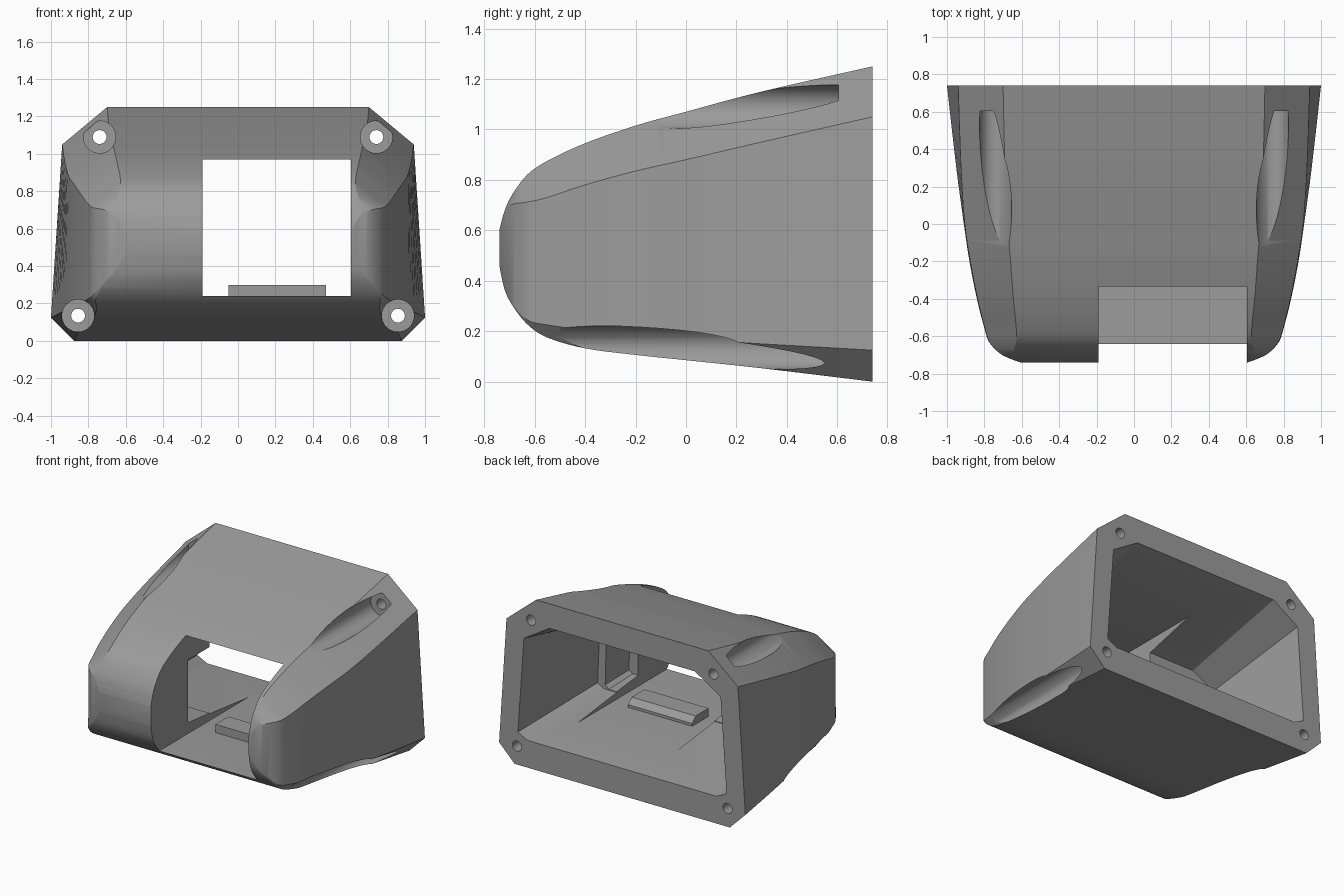
import bpy, bmesh, math

if "Cube" in bpy.data.objects:
    bpy.data.objects.remove(bpy.data.objects["Cube"])

grey = bpy.data.materials.new("plain grey")
grey.diffuse_color = (0.33, 0.33, 0.33, 1)
grey.use_nodes = True
grey.node_tree.nodes["Principled BSDF"].inputs["Base Color"].default_value = grey.diffuse_color


def finish(name, bm):
    bmesh.ops.recalc_face_normals(bm, faces=bm.faces)
    me = bpy.data.meshes.new(name)
    bm.to_mesh(me)
    bm.free()
    ob = bpy.data.objects.new(name, me)
    bpy.context.collection.objects.link(ob)
    me.materials.append(grey)
    return ob


def octagon(row):
    # y, then heights and half-widths of the top, upper side, lower side and bottom edges
    y, zt, zc, zs, zb, wt, wc, ws, wb = row
    half = [(wt, zt), (wc, zc), (ws, zs), (wb, zb)]
    return [(x, y, z) for x, z in half] + [(-x, y, z) for x, z in reversed(half)]


def loft(name, rows):
    bm = bmesh.new()
    rings = [[bm.verts.new(p) for p in octagon(r)] for r in rows]
    for a, b in zip(rings, rings[1:]):
        for i in range(8):
            j = (i + 1) % 8
            bm.faces.new((a[i], a[j], b[j], b[i]))
    bm.faces.new(rings[0])
    bm.faces.new(rings[-1])
    return finish(name, bm)


def smooth_rows(rows, n=5):
    # Catmull-Rom curve through the section rows
    out = []
    for i in range(len(rows) - 1):
        p0, p1 = rows[max(i - 1, 0)], rows[i]
        p2, p3 = rows[i + 1], rows[min(i + 2, len(rows) - 1)]
        for k in range(n):
            t = k / n
            out.append([0.5 * (2 * b + (c - a) * t + (2 * a - 5 * b + 4 * c - d) * t * t
                               + (3 * b - a - 3 * c + d) * t ** 3)
                        for a, b, c, d in zip(p0, p1, p2, p3)])
    return out + [rows[-1]]


def prism_x(name, x0, x1, profile):
    bm = bmesh.new()
    a = [bm.verts.new((x0, y, z)) for y, z in profile]
    b = [bm.verts.new((x1, y, z)) for y, z in profile]
    n = len(profile)
    for i in range(n):
        j = (i + 1) % n
        bm.faces.new((a[i], a[j], b[j], b[i]))
    bm.faces.new(a)
    bm.faces.new(b)
    return finish(name, bm)


def rod_y(name, x, z, r, y0, y1, n):
    bm = bmesh.new()
    ends = [[bm.verts.new((x + r * math.cos(math.tau * i / n), y,
                           z + r * math.sin(math.tau * i / n))) for i in range(n)]
            for y in (y0, y1)]
    for i in range(n):
        j = (i + 1) % n
        bm.faces.new((ends[0][i], ends[0][j], ends[1][j], ends[1][i]))
    bm.faces.new(ends[0])
    bm.faces.new(ends[1])
    return finish(name, bm)


def cut(target, cutter):
    m = target.modifiers.new("cut", 'BOOLEAN')
    m.operation = 'DIFFERENCE'
    m.solver = 'EXACT'
    m.object = cutter
    bpy.context.view_layer.objects.active = target
    bpy.ops.object.modifier_apply(modifier=m.name)
    bpy.data.objects.remove(cutter, do_unlink=True)


# Outer body with rounded nose and chamfered corners
housing = loft("housing", smooth_rows([
    (0.74, 1.25, 1.05, 0.125, 0.0, 0.70, 0.94, 1.0, 0.875),
    (0.3, 1.15, 0.95, 0.15, 0.053, 0.69, 0.925, 0.95, 0.85),
    (0.0, 1.07, 0.88, 0.17, 0.085, 0.675, 0.905, 0.91, 0.825),
    (-0.2, 1.015, 0.835, 0.185, 0.106, 0.66, 0.875, 0.88, 0.80),
    (-0.4, 0.945, 0.78, 0.205, 0.132, 0.645, 0.837, 0.84, 0.77),
    (-0.55, 0.875, 0.73, 0.225, 0.175, 0.63, 0.80, 0.802, 0.755),
    (-0.63, 0.82, 0.712, 0.245, 0.228, 0.63, 0.773, 0.775, 0.76),
    (-0.69, 0.74, 0.702, 0.31, 0.305, 0.65, 0.72, 0.72, 0.715),
    (-0.72, 0.675, 0.672, 0.37, 0.368, 0.655, 0.66, 0.662, 0.66),
    (-0.74, 0.60, 0.598, 0.462, 0.46, 0.605, 0.607, 0.607, 0.605)]))

# Hollow interior, open at the back, with a lower step at the front
cut(housing, loft("cavity", [
    (0.76, 1.075, 0.945, 0.238, 0.198, 0.59, 0.80, 0.85, 0.77),
    (-0.06, 0.87, 0.78, 0.32, 0.29, 0.56, 0.74, 0.76, 0.71)]))
cut(housing, loft("front_cavity", [
    (0.1, 0.78, 0.74, 0.31, 0.28, 0.60, 0.70, 0.71, 0.68),
    (-0.31, 0.78, 0.74, 0.34, 0.32, 0.60, 0.67, 0.68, 0.65)]))

# Front window slot, running back through the interior
cut(housing, prism_x("window", -0.19, 0.605,
                     [(-1, 0.24), (0.6, 0.24), (0.6, 0.97), (-1, 0.97)]))

# Screw pockets and through holes at the four corners
for side in (-1, 1):
    for x, z in ((0.74, 1.09), (0.855, 0.135)):
        cut(housing, rod_y("pocket", side * x, z, 0.086, -1.0, 0.605, 40))
        cut(housing, rod_y("screw_hole", side * x, z, 0.037, 0.5, 0.9, 24))

# Small ledge on the window floor
ledge = prism_x("floor_ledge", -0.05, 0.47,
                [(-0.19, 0.23), (0.0, 0.23), (0.0, 0.26), (-0.04, 0.30), (-0.19, 0.30)])

for ob in (housing, ledge):
    bpy.ops.object.select_all(action='DESELECT')
    ob.select_set(True)
    bpy.context.view_layer.objects.active = ob
    bpy.ops.object.shade_smooth_by_angle(angle=math.radians(25))
